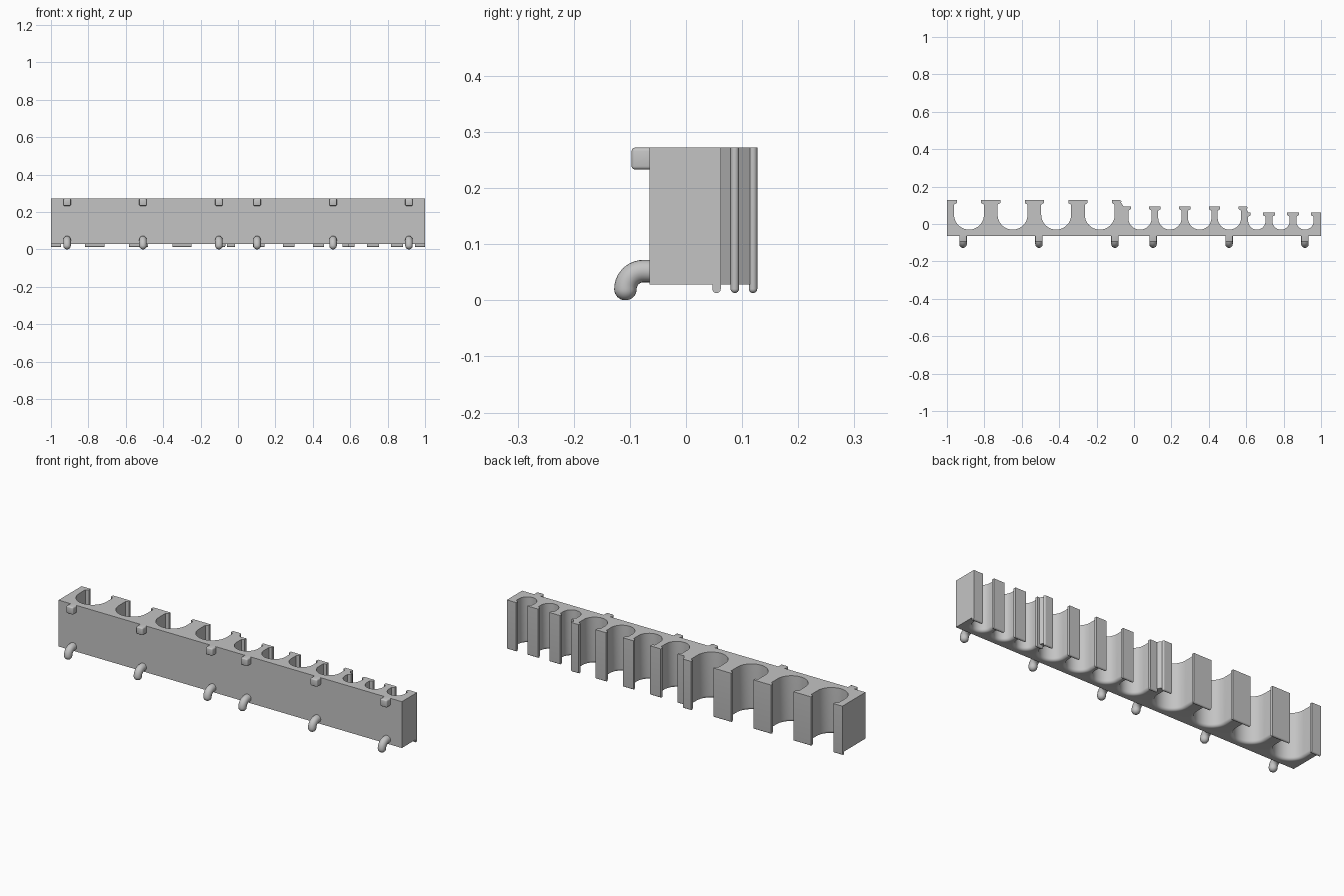
import bpy, bmesh
from math import sin, cos, pi

cube = bpy.data.objects.get("Cube")
if cube:
    bpy.data.objects.remove(cube, do_unlink=True)

grey = bpy.data.materials.new("plain grey")
grey.use_nodes = True
grey.diffuse_color = (0.55, 0.55, 0.55, 1)
grey.node_tree.nodes["Principled BSDF"].inputs["Base Color"].default_value = (0.55, 0.55, 0.55, 1)

TOP, BASE, LIP_LOW = 0.272, 0.028, 0.013
FRONT, FLARE, LIP = -0.065, 0.015, 0.0075   # lip value is its half thickness


def loft(bm, rings):
    """Skin a closed solid over a list of matching rings."""
    loops = [[bm.verts.new(p) for p in ring] for ring in rings]
    n = len(loops[0])
    for a, b in zip(loops, loops[1:]):
        for i in range(n):
            j = (i + 1) % n
            bm.faces.new((a[i], a[j], b[j], b[i]))
    bm.faces.new(loops[0][::-1])
    bm.faces.new(loops[-1])


def finish(bm, name):
    bmesh.ops.recalc_face_normals(bm, faces=bm.faces)
    mesh = bpy.data.meshes.new(name)
    bm.to_mesh(mesh)
    bm.free()
    mesh.materials.append(grey)
    obj = bpy.data.objects.new(name, mesh)
    bpy.context.collection.objects.link(obj)
    return obj


def smooth(obj):
    bpy.ops.object.select_all(action='DESELECT')
    obj.select_set(True)
    bpy.context.view_layer.objects.active = obj
    bpy.ops.object.shade_smooth_by_angle(angle=0.6)


# Slot groups: centres, radius, half opening, back face y, lip start and end x
groups = [
    ("large", [-0.882, -0.649, -0.416, -0.183], 0.08, 0.065, 0.127, -1, -0.075),
    ("medium", [0.032, 0.192, 0.351, 0.51], 0.0625, 0.049, 0.0945, -0.06, 0.60),
    ("small", [0.657, 0.786, 0.914], 0.0465, 0.033, 0.062, 0.59, 1),
]


def slot_ring(cx, r, gap, back, grow, z):
    """U-shaped slot outline that narrows between the lips."""
    rr, g, cy = r + grow, gap + grow, r - 0.03
    neck = back - 2 * LIP
    pts = [(cx + rr * cos(pi + pi * i / 28), cy + rr * sin(pi + pi * i / 28), z) for i in range(29)]
    return pts + [(cx + rr, neck - 0.008, z), (cx + g, neck, z), (cx + g, 0.2, z),
                  (cx - g, 0.2, z), (cx - g, neck, z), (cx - rr, neck - 0.008, z)]


# Stepped body block, cut by slots with rounded lower rims
outline = [(-1, FRONT), (1, FRONT), (1, 0.057), (0.614, 0.057), (0.597, 0.087),
           (-0.05, 0.087), (-0.074, 0.12), (-1, 0.12)]
bm = bmesh.new()
loft(bm, [[(x, y, z) for x, y in outline] for z in (BASE, TOP)])
body = finish(bm, "rack_body")

bm = bmesh.new()
levels = [(0.3, 0)]
for i in range(9):
    t = pi / 2 * i / 8
    levels.append((BASE + FLARE * (1 - sin(t)), FLARE * (1 - cos(t))))
levels.append((0, FLARE))
for _, centres, r, gap, back, _, _ in groups:
    for cx in centres:
        loft(bm, [slot_ring(cx, r, gap, back, grow, z) for z, grow in levels])
cutter = finish(bm, "slot_cutter")

cut = body.modifiers.new("slots", 'BOOLEAN')
cut.operation, cut.solver, cut.object = 'DIFFERENCE', 'EXACT', cutter
bpy.context.view_layer.objects.active = body
bpy.ops.object.modifier_apply(modifier=cut.name)
bpy.data.objects.remove(cutter, do_unlink=True)
smooth(body)

# Retaining lips with rounded lower edges
for name, centres, r, gap, back, start, end in groups:
    bm = bmesh.new()
    yc, zc = back - LIP, LIP_LOW + LIP
    arch = [(yc + LIP, TOP), (yc - LIP, TOP)]
    arch += [(yc + LIP * cos(pi + pi * i / 10), zc + LIP * sin(pi + pi * i / 10)) for i in range(11)]
    stops = [start] + [c + s * gap for c in centres for s in (-1, 1)] + [end]
    for x0, x1 in zip(stops[::2], stops[1::2]):
        loft(bm, [[(x, y, z) for y, z in arch] for x in (x0, x1)])
    # Round bead closing the stepped end of the lip
    if end < 1:
        profile = [(TOP, LIP)] + [(zc - LIP * sin(t * pi / 16), LIP * cos(t * pi / 16)) for t in range(8)]
        loft(bm, [[(end + q * cos(a * pi / 8), yc + q * sin(a * pi / 8), z) for a in range(16)]
                  for z, q in profile])
    smooth(finish(bm, name + "_lips"))

# Pegs and curved hooks along the front
HOOK, BEND = 0.02, 0.032
hook_path = [(-0.055, 0.052, 0, HOOK)]
for i in range(11):
    t = pi / 2 * i / 10
    hook_path.append((-0.076 - BEND * sin(t), 0.02 + BEND * cos(t), t, HOOK))
for i in range(1, 8):
    t = pi / 2 * i / 8
    hook_path.append((-0.076 - BEND, 0.02 - HOOK * sin(t), pi / 2, HOOK * cos(t)))

for n, hx in enumerate((-0.914, -0.508, -0.102, 0.102, 0.508, 0.914), 1):
    bm = bmesh.new()
    loft(bm, [[(hx + q * cos(a * pi / 10), y - q * sin(a * pi / 10) * sin(t),
                z + q * sin(a * pi / 10) * cos(t)) for a in range(20)]
              for y, z, t, q in hook_path])
    smooth(finish(bm, f"lower_hook_{n}"))

    bm = bmesh.new()
    w = 0.02
    loft(bm, [[(hx + sx * w, y, z) for sx, z in ((-1, 0.233), (1, 0.233), (1, TOP), (-1, TOP))]
              for y in (-0.055, -0.097)])
    rim = [e for e in bm.edges if any(v.co.y < -0.09 for v in e.verts)]
    bmesh.ops.bevel(bm, geom=rim, offset=0.006, segments=3, profile=0.5, affect='EDGES')
    smooth(finish(bm, f"upper_peg_{n}"))
